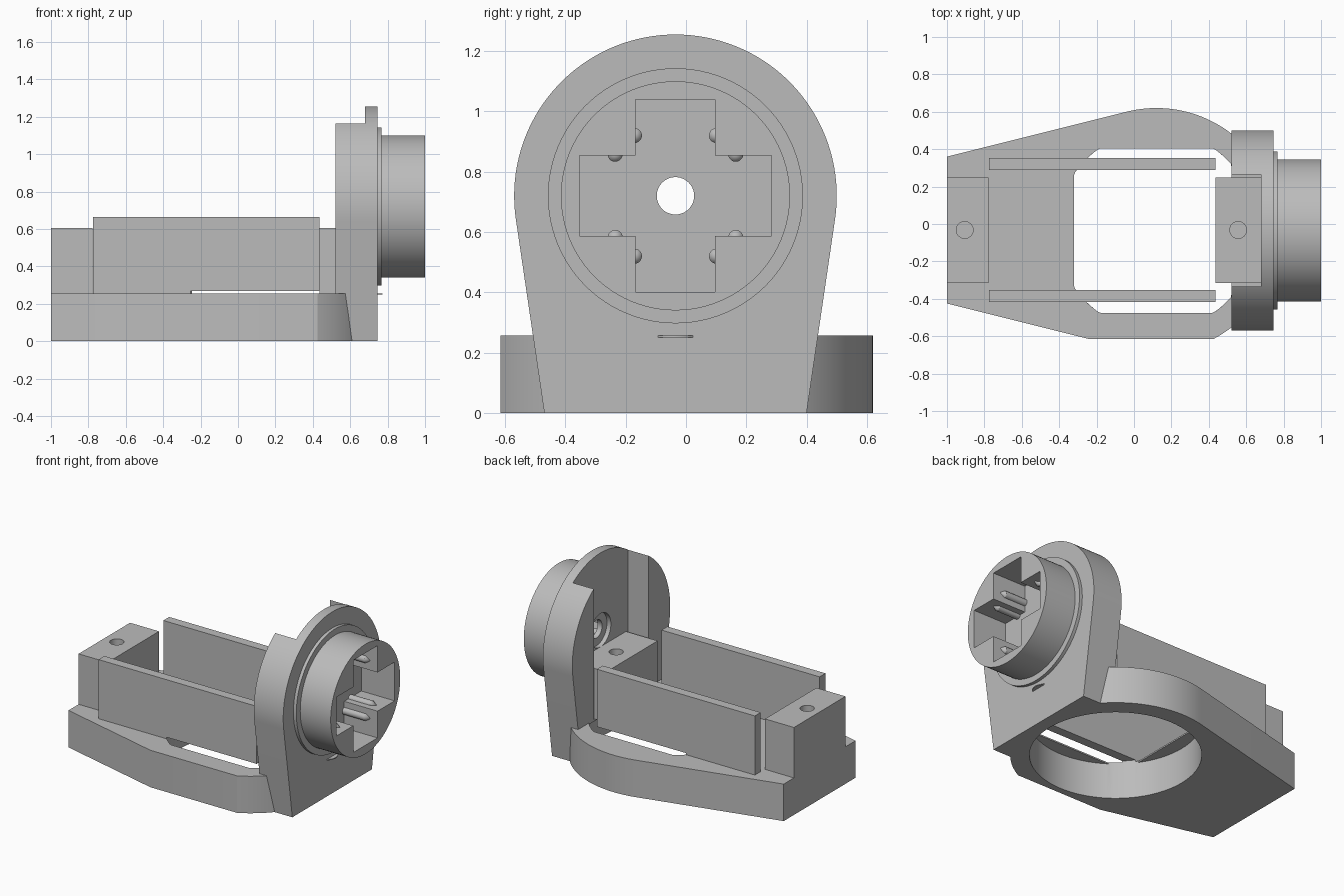
import bpy, bmesh
from math import sin, cos, pi, radians

if "Cube" in bpy.data.objects:
    bpy.data.objects.remove(bpy.data.objects["Cube"], do_unlink=True)

GREY = bpy.data.materials.new("plain grey")
GREY.use_nodes = True
GREY.diffuse_color = (0.5, 0.5, 0.5, 1)
GREY.node_tree.nodes["Principled BSDF"].inputs["Base Color"].default_value = (0.5, 0.5, 0.5, 1)

MID = -0.035            # y of the symmetry plane
AXLE = (MID, 0.72)      # y, z of the socket axis
BORE = (0.12, MID)      # x, y of the round opening in the base
TOP = 0.256             # top of the base plate
FACE = 0.745            # x of the outer face of the upright


def arc(centre, r, a0=0, a1=360, n=64):
    """Points on an arc; a full circle omits its repeated end point."""
    steps = n if a1 - a0 >= 360 else n + 1
    return [(centre[0] + r * cos(radians(a0 + (a1 - a0) * i / n)),
             centre[1] + r * sin(radians(a0 + (a1 - a0) * i / n))) for i in range(steps)]


def rect(x0, x1, y0, y1):
    return [(x0, y0), (x1, y0), (x1, y1), (x0, y1)]


def prism(name, points, lo, hi, axis="z"):
    """Extrude a profile along z (points are x, y) or along x (points are y, z)."""
    bm = bmesh.new()
    place = (lambda p: (p[0], p[1], lo)) if axis == "z" else (lambda p: (lo, p[0], p[1]))
    face = bm.faces.new([bm.verts.new(place(p)) for p in points])
    new = bmesh.ops.extrude_face_region(bm, geom=[face])["geom"]
    shift = (0, 0, hi - lo) if axis == "z" else (hi - lo, 0, 0)
    bmesh.ops.translate(bm, vec=shift, verts=[v for v in new if isinstance(v, bmesh.types.BMVert)])
    bmesh.ops.recalc_face_normals(bm, faces=bm.faces)
    mesh = bpy.data.meshes.new(name)
    bm.to_mesh(mesh)
    bm.free()
    mesh.materials.append(GREY)
    ob = bpy.data.objects.new(name, mesh)
    bpy.context.collection.objects.link(ob)
    return ob


def cut(ob, *cutters):
    """Subtract the cutters and keep the resulting mesh."""
    for c in cutters:
        mod = ob.modifiers.new("cut", "BOOLEAN")
        mod.operation, mod.solver, mod.object = "DIFFERENCE", "EXACT", c
    bpy.context.view_layer.update()
    graph = bpy.context.evaluated_depsgraph_get()
    mesh = bpy.data.meshes.new_from_object(ob.evaluated_get(graph))
    ob.modifiers.clear()
    ob.data = mesh


# Cutters
round_bore = prism("bore_cutter", arc(BORE, 0.535, n=96), -0.1, 0.246)
# rounded rectangle: the bore clipped on all four sides
clipped = [(min(max(x, -0.32), 0.52), min(max(y, MID - 0.44), MID + 0.44))
           for x, y in arc(BORE, 0.535, n=180)]
window = prism("window_cutter", clipped, 0.2, 0.267)
channel = prism("channel_cutter", rect(0.4, 0.68, MID - 0.3, MID + 0.3), TOP, 1.5)
axle_hole = prism("axle_cutter", arc(AXLE, 0.062, n=48), 0.6, 0.9, "x")
counterbore = prism("counterbore_cutter", arc(AXLE, 0.115, n=48), 0.6, 0.71, "x")
W, L, H = 0.132, 0.319, 0.134   # cross arm half width, half length, half height
cross = [(W, H), (W, L), (-W, L), (-W, H), (-L, H), (-L, -H),
         (-W, -H), (-W, -L), (W, -L), (W, -H), (L, -H), (L, H)]
socket = prism("socket_cutter", [(AXLE[0] + a, AXLE[1] + b) for a, b in cross], 0.7, 1.1, "x")
screw_holes = [prism("screw_cutter", arc((x, -0.032), 0.045, n=32), 0.35, 0.7)
               for x in (-0.905, 0.557)]

# Base plate: tapered tail, round nose, one flattened side
outline = [(-1, 0.36), (-1, -0.425), (-0.24, -0.615)]
outline += [(min(x, 0.7), y) for x, y in arc(BORE, 0.655, -62.3, 104)]
clean = [p for i, p in enumerate(outline)
         if not (p[0] == 0.7 and outline[i - 1][0] == 0.7 and outline[i + 1][0] == 0.7)]
base = prism("base_plate", clean, 0, TOP)
cut(base, round_bore, window)

# Upright flange with a channel in its back
upright = prism("upright_flange", [(MID - 0.435, 0), (MID + 0.435, 0)]
                + arc(AXLE, 0.535, -8.4, 188.4, 72), 0.52, FACE, "x")
cut(upright, round_bore, channel, axle_hole, counterbore)

# Socket collar and its seating ring
ring = prism("seating_ring", arc(AXLE, 0.423, n=96), FACE, 0.767, "x")
collar = prism("socket_collar", arc(AXLE, 0.38, n=96), FACE, 1.0, "x")
parts = [base, upright, ring, collar]
for ob in (ring, collar):
    cut(ob, socket)

# Grip ribs along the walls of the cross
for sy in (-1, 1):
    for sz in (-1, 1):
        for dy, dz in ((W + 0.004, 0.2), (0.2, H + 0.004)):
            at = (AXLE[0] + sy * dy, AXLE[1] + sz * dz)
            rib = prism("grip_rib", arc(at, 0.025, n=20), FACE, 0.95, "x")
            # pointed outer end
            for v in rib.data.vertices:
                if v.co.x > 0.9:
                    v.co = (0.91, v.co.y, v.co.z)
            tip = bmesh.new()
            tip.from_mesh(rib.data)
            end = max(tip.faces, key=lambda f: f.calc_center_median().x)
            apex = bmesh.ops.poke(tip, faces=[end])["verts"][0]
            apex.co.x = 0.95
            tip.to_mesh(rib.data)
            tip.free()
            parts.append(rib)

# Side walls of the cradle
for name, y0 in (("left_cradle_wall", 0.29), ("right_cradle_wall", -0.418)):
    wall = prism(name, rect(-0.775, 0.435, y0, y0 + 0.064), TOP, 0.665)
    cut(wall, window)
    parts.append(wall)

# Mounting blocks with screw holes
for name, x0, x1, hole in (("tail_block", -1, -0.778, screw_holes[0]),
                           ("nose_block", 0.437, 0.69, screw_holes[1])):
    block = prism(name, rect(x0, x1, -0.315, 0.248), TOP, 0.605)
    cut(block, hole)
    parts.append(block)

# Thin lip under the collar
lip = [(FACE - 0.01, MID - 0.075)] + arc((0.7, MID), 0.073, -52, 52, 12) + [(FACE - 0.01, MID + 0.075)]
parts.append(prism("face_lip", lip, 0.25, TOP))

# Remove the cutters
for c in [round_bore, window, channel, axle_hole, counterbore, socket] + screw_holes:
    bpy.data.objects.remove(c, do_unlink=True)

# Smooth curved walls, crisp edges
bpy.ops.object.select_all(action="DESELECT")
for ob in parts:
    ob.select_set(True)
bpy.context.view_layer.objects.active = base
bpy.ops.object.shade_smooth_by_angle(angle=radians(25))
